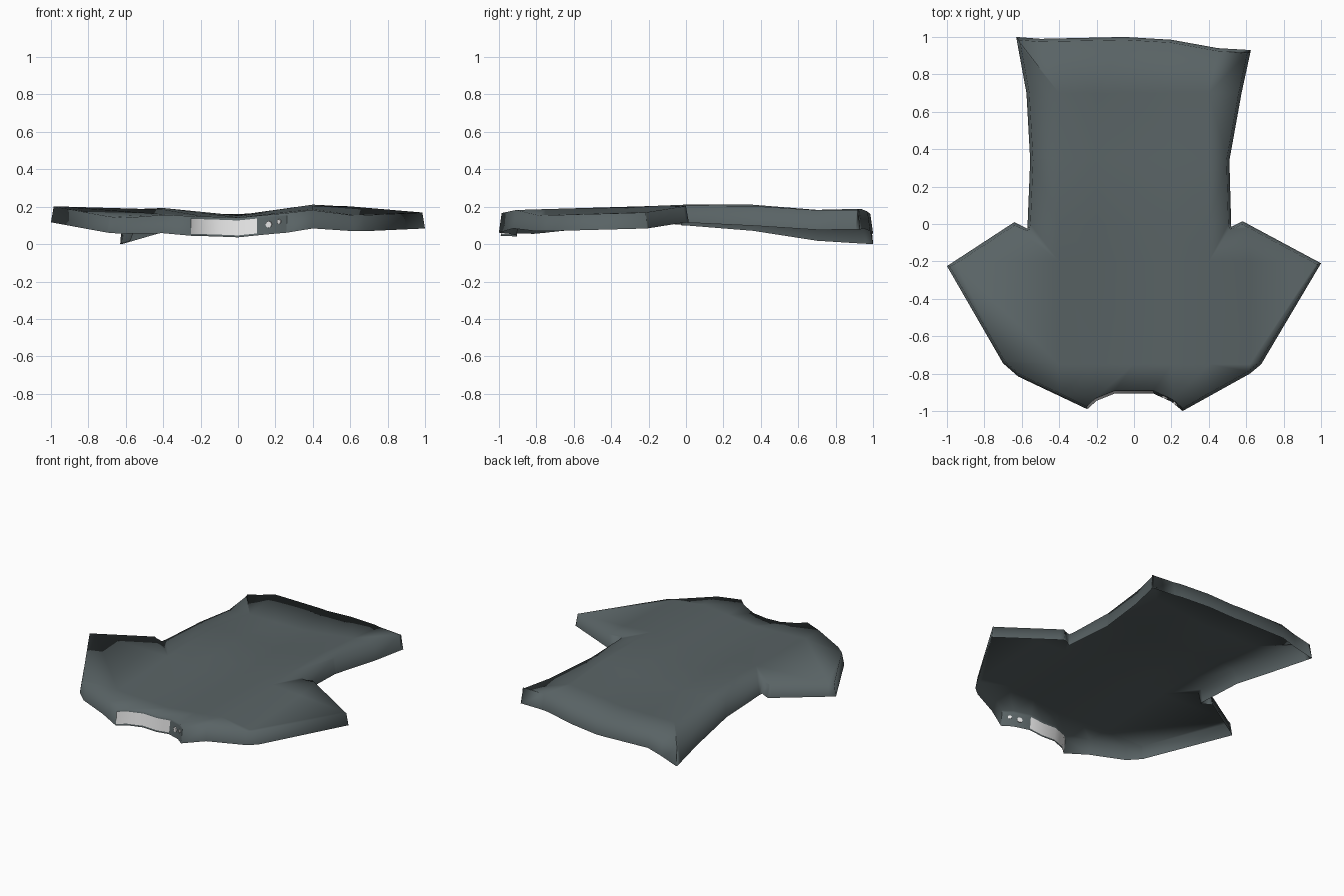
import bpy, bmesh, math
from mathutils import Vector

if "Cube" in bpy.data.objects:
    bpy.data.objects.remove(bpy.data.objects["Cube"])


def material(name, rgb):
    m = bpy.data.materials.new(name)
    m.diffuse_color = (*rgb, 1)
    m.use_nodes = True
    m.node_tree.nodes["Principled BSDF"].inputs["Base Color"].default_value = m.diffuse_color
    return m


fabric = material("slate_fabric", (0.1, 0.125, 0.13))
white = material("white_lining", (0.8, 0.8, 0.8))

# Shirt outline seen from above: hem, right side, sleeve, neck, left sleeve
OUTLINE = [(-.63, 1), (-.5, .99), (-.05, 1), (.2, .985), (.45, .94), (.625, .93),
           (.575, .7), (.51, .34), (.52, -.015), (.58, .015), (1, -.21),
           (.68, -.75), (.62, -.8), (.26, -1), (.2, -.95), (.1, -.905), (-.1, -.905),
           (-.2, -.945), (-.25, -.99), (-.62, -.815), (-.7, -.745), (-1, -.225),
           (-.64, .01), (-.57, -.025), (-.555, .34), (-.575, .7)]

# Draped height of the upper surface on a coarse grid
XS = [-1, -.62, -.4, 0, .4, .62, 1]
YS = [-1, -.75, -.2, 0, .35, .7, 1]
ZS = [[.15, .145, .16, .145, .185, .155, .15],
      [.175, .145, .165, .148, .192, .16, .155],
      [.208, .19, .19, .155, .208, .192, .174],
      [.208, .19, .198, .158, .216, .206, .174],
      [.18, .18, .188, .16, .216, .202, .197],
      [.125, .125, .14, .14, .188, .186, .186],
      [.11, .11, .175, .165, .195, .188, .188]]


def locate(values, v):
    v = min(max(v, values[0]), values[-1])
    i = 0
    while i < len(values) - 2 and v > values[i + 1]:
        i += 1
    return i, (v - values[i]) / (values[i + 1] - values[i])


def height(x, y):
    i, u = locate(XS, x)
    j, w = locate(YS, y)
    a = ZS[j][i] * (1 - u) + ZS[j][i + 1] * u
    b = ZS[j + 1][i] * (1 - u) + ZS[j + 1][i + 1] * u
    return a * (1 - w) + b * w


def depth(x, y):
    # sleeves hang slightly less than the body
    if y > .05:
        return .105
    return .105 - .02 * min(max((abs(x) - .3) / .3, 0), 1)


# Shirt: flat outline cut into a coarse grid
bm = bmesh.new()
bm.faces.new([bm.verts.new((x, y, 0)) for x, y in reversed(OUTLINE)])
cuts = [((x, 0, 0), (1, 0, 0)) for x in XS[1:-1] + [-.2, .2]]
cuts += [((0, y, 0), (0, 1, 0)) for y in YS[1:-1]]
for co, no in cuts:
    bmesh.ops.bisect_plane(bm, geom=bm.verts[:] + bm.edges[:] + bm.faces[:],
                           dist=1e-5, plane_co=co, plane_no=no)
bm.normal_update()
if sum(f.normal.z for f in bm.faces) < 0:
    bmesh.ops.reverse_faces(bm, faces=bm.faces[:])

# Inward direction at every rim vertex, for the slightly sloped edge
rim, rim_edges = {}, []
for e in bm.edges:
    if e.is_boundary:
        a = e.link_loops[0].vert
        b = e.other_vert(a)
        d = b.co - a.co
        rim_edges.append((a, b))
        for v in (a, b):
            rim[v] = rim.get(v, Vector()) + Vector((-d.y, d.x, 0)).normalized()

# Rim walls hang from the draped sheet; the underside is open
rings = {v: [bm.verts.new((v.co.x, v.co.y, height(v.co.x, v.co.y) - depth(v.co.x, v.co.y)))]
         for v in rim}
for v in bm.verts:
    if v in rim or v.link_faces:
        v.co.z = height(v.co.x, v.co.y)
for v, n in rim.items():
    v.co += n.normalized() * .015


def ring_verts(v, split):
    # bottom-to-top chain of vertices; the neck gets two extra levels
    if split and len(rings[v]) == 1:
        low = rings[v][0]
        rings[v] += [bm.verts.new(low.co.lerp(v.co, t)) for t in (.1, .86)]
    return rings[v] + [v] if split else [rings[v][0], v]


for a, b in rim_edges:
    mid = (a.co + b.co) / 2
    neck = abs(mid.x) < .25 and mid.y < -.8
    ca, cb = ring_verts(a, neck), ring_verts(b, neck)
    for k in range(len(ca) - 1):
        wall = bm.faces.new((ca[k], cb[k], cb[k + 1], ca[k + 1]))
        # white lining band in the neck opening
        if neck and k == 1 and mid.x < .12:
            wall.material_index = 1
low = min(v.co.z for v in bm.verts)
for v in bm.verts:
    v.co.z -= low
for f in bm.faces:
    f.smooth = True
bm.normal_update()
me = bpy.data.meshes.new("shirt")
bm.to_mesh(me)
bm.free()
me.materials.append(fabric)
me.materials.append(white)
bpy.context.collection.objects.link(bpy.data.objects.new("shirt", me))

# Small white specks at the right of the neck opening
for x, y, z, r, turn in [(.165, -.928, .105, .018, -.42), (.22, -.96, .12, .013, -.69)]:
    bpy.ops.mesh.primitive_cylinder_add(vertices=8, radius=r, depth=.009, location=(x, y, z),
                                        rotation=(math.pi / 2, 0, turn))
    bpy.context.object.name = "neck_speck"
    bpy.context.object.data.materials.append(white)
